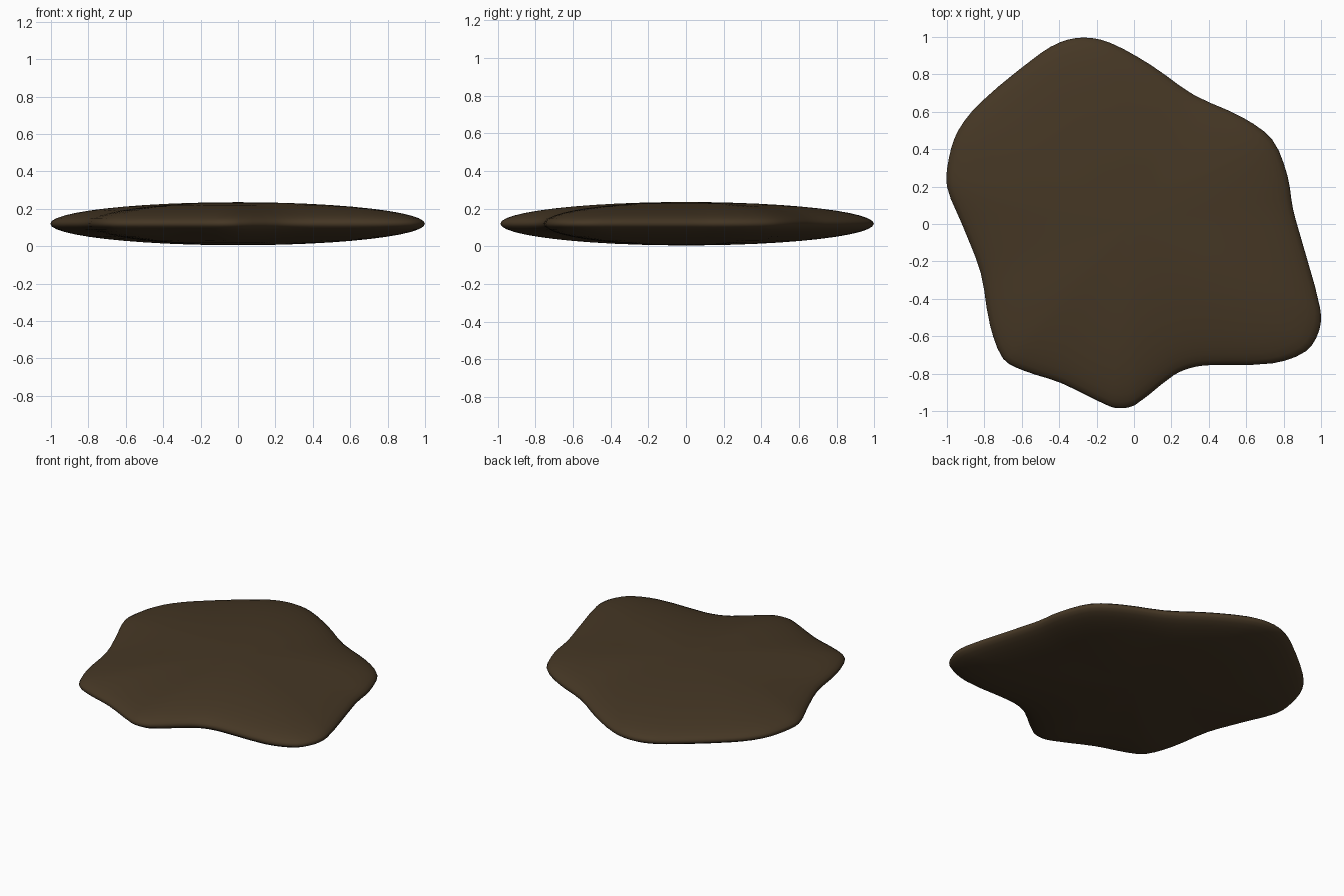
import bpy
import bmesh
import math
from mathutils import Vector

default_cube = bpy.data.objects.get("Cube")
if default_cube:
    bpy.data.objects.remove(default_cube, do_unlink=True)

HALF_HEIGHT = 0.115
CENTRE_HEIGHT = 0.12
RINGS = 24
STEPS = 3

# Lobed rim of the puddle, counterclockwise from the model's left
rim = [Vector(p) for p in (
    (.85, .08), (.82, .26), (.74, .45), (.58, .57), (.32, .69), (.09, .85),
    (-.13, .97), (-.27, .997), (-.4, .97), (-.53, .89), (-.82, .65),
    (-.94, .5), (-.99, .35), (-1, .2), (-.92, 0), (-.82, -.26), (-.77, -.54),
    (-.7, -.72), (-.6, -.78), (-.39, -.85), (-.13, -.975), (-.06, -.985),
    (.01, -.965), (.21, -.81), (.3, -.77), (.4, -.755), (.74, -.745),
    (.92, -.68), (.99, -.57), (.995, -.45), (.9, -.1))]


def smooth_loop(points, steps):
    """Closed curve passing through all the points."""
    result = []
    count = len(points)
    for i in range(count):
        before, start, end, after = (points[(i + k) % count] for k in (-1, 0, 1, 2))
        # Tangents scaled by chord length keep uneven spacing from overshooting
        chord = (end - start).length
        leave = (end - before) * chord / (chord + (start - before).length)
        arrive = (after - start) * chord / (chord + (after - end).length)
        for s in range(steps):
            t = s / steps
            result.append(start * (2 * t**3 - 3 * t**2 + 1)
                          + leave * (t**3 - 2 * t**2 + t)
                          + end * (3 * t**2 - 2 * t**3)
                          + arrive * (t**3 - t**2))
    return result


def make_material(name, colour):
    material = bpy.data.materials.new(name)
    material.use_nodes = True
    material.diffuse_color = colour
    shader = next(n for n in material.node_tree.nodes if n.type == "BSDF_PRINCIPLED")
    shader.inputs["Base Color"].default_value = colour
    shader.inputs["Roughness"].default_value = 0.6
    return material


# Flattened ellipsoid whose every level follows the rim outline
outline = smooth_loop(rim, STEPS)
bm = bmesh.new()
bottom = bm.verts.new((0, 0, CENTRE_HEIGHT - HALF_HEIGHT))
top = bm.verts.new((0, 0, CENTRE_HEIGHT + HALF_HEIGHT))
levels = []
for ring in range(1, RINGS):
    angle = math.pi * (ring / RINGS - 0.5)
    z = CENTRE_HEIGHT + HALF_HEIGHT * math.sin(angle)
    levels.append([bm.verts.new((*(p * math.cos(angle)), z)) for p in outline])

count = len(outline)
for i in range(count):
    j = (i + 1) % count
    bm.faces.new((bottom, levels[0][j], levels[0][i]))
    bm.faces.new((top, levels[-1][i], levels[-1][j]))
    for lower, upper in zip(levels, levels[1:]):
        bm.faces.new((lower[i], lower[j], upper[j], upper[i]))

for face in bm.faces:
    face.smooth = True
mesh = bpy.data.meshes.new("puddle")
bm.to_mesh(mesh)
bm.free()
mesh.materials.append(make_material("dark brown", (0.06, 0.038, 0.018, 1)))
puddle = bpy.data.objects.new("puddle", mesh)
bpy.context.collection.objects.link(puddle)
